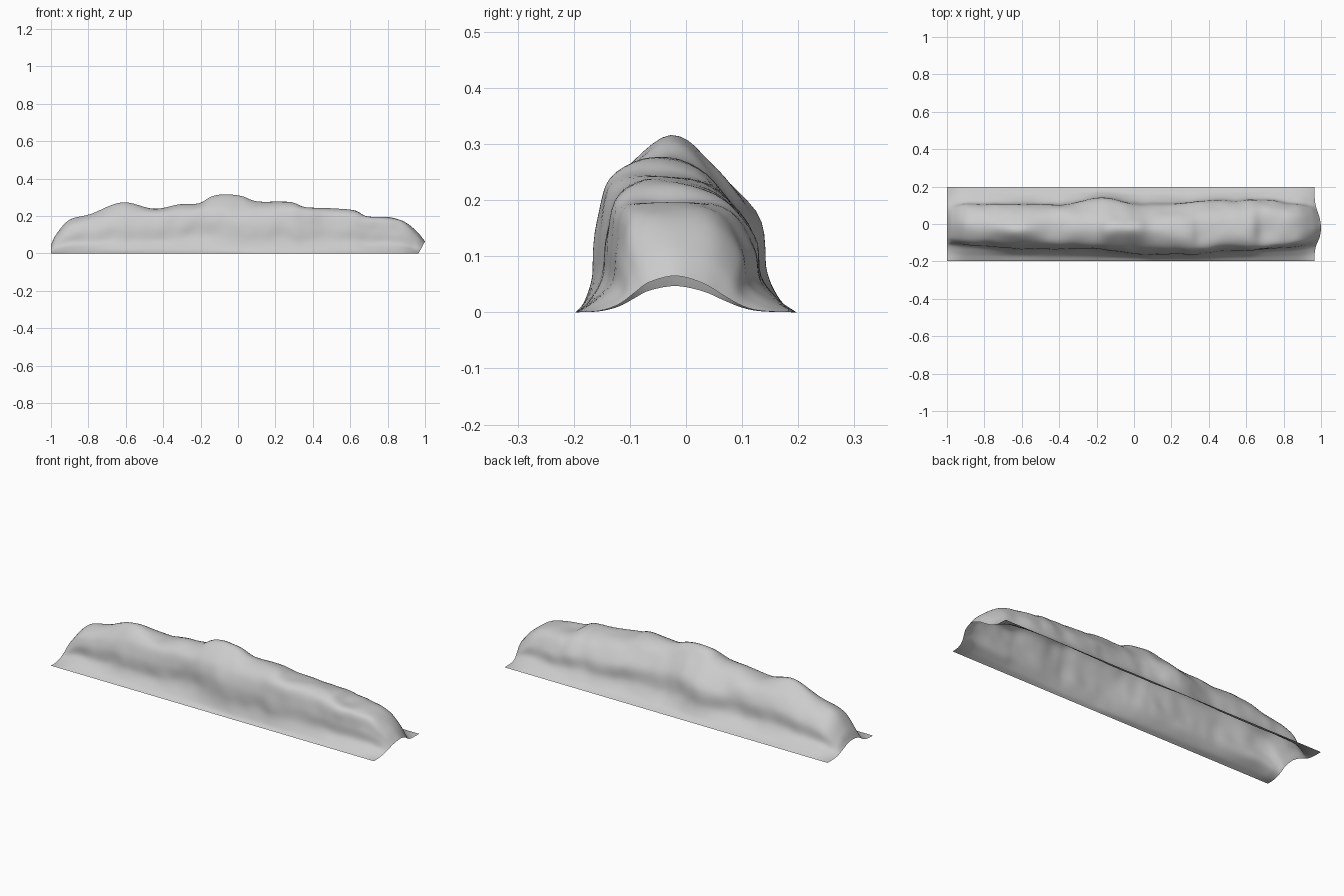
import bpy, bmesh
from mathutils import Vector, noise

# Stations along the ridge: x, crest height, crest y, front wall y, back wall y, shoulder fullness
STATIONS = [
    (-1.00, 0.047, 0.00, -0.105, 0.105, 0.5),
    (-0.97, 0.105, 0.00, -0.108, 0.108, 0.4),
    (-0.90, 0.180, -0.01, -0.115, 0.115, 0.3),
    (-0.78, 0.213, -0.02, -0.122, 0.116, 0.2),
    (-0.62, 0.275, -0.03, -0.130, 0.108, 0.2),
    (-0.45, 0.240, -0.03, -0.134, 0.112, 0.4),
    (-0.32, 0.262, -0.03, -0.138, 0.124, 0.4),
    (-0.21, 0.268, -0.03, -0.143, 0.138, 0.3),
    (-0.14, 0.305, -0.03, -0.146, 0.136, 0.1),
    (-0.06, 0.315, -0.03, -0.150, 0.122, 0.0),
    (0.02, 0.306, -0.03, -0.155, 0.112, 0.0),
    (0.11, 0.276, -0.04, -0.163, 0.112, 0.2),
    (0.28, 0.275, -0.06, -0.163, 0.116, 0.5),
    (0.36, 0.250, -0.06, -0.158, 0.122, 0.7),
    (0.50, 0.242, -0.04, -0.150, 0.128, 0.6),
    (0.62, 0.232, -0.05, -0.144, 0.136, 0.7),
    (0.69, 0.198, -0.04, -0.138, 0.136, 0.9),
    (0.79, 0.197, -0.03, -0.132, 0.124, 0.9),
    (0.88, 0.174, -0.03, -0.125, 0.112, 0.8),
    (0.935, 0.122, -0.03, -0.115, 0.107, 0.6),
    (0.965, 0.065, -0.03, -0.110, 0.105, 0.5),
]
# Bell-shaped section at the open ends: y, height fraction
BELL = [(-0.197, 0), (-0.155, 0.04), (-0.12, 0.22), (-0.09, 0.56), (-0.065, 0.83), (-0.018, 1),
        (0.03, 0.8), (0.065, 0.48), (0.10, 0.18), (0.135, 0.04), (0.197, 0)]


def section(i):
    """Flared foot, steep walls and rounded crest, easing to a bell at the ends."""
    x, h, p, f, b, full = STATIONS[i]
    hs = h
    if abs(x) < 0.85:  # shoulders step a little less sharply than the crest
        hs = min(1.03 * h, (STATIONS[i - 1][1] + 4 * h + STATIONS[i + 1][1]) / 6)
    foot = min(0.022, 0.11 * h)
    k = 0.64 + 0.12 * full
    m = 0.48 + 0.1 * full
    pts = [(-0.197, 0), ((f - 0.197) / 2, foot), (f, 0.29 * h), (f + 0.007, 0.60 * hs),
           (f * k + p * (1 - k), (0.82 + 0.14 * full) * hs), (p, h),
           (p * (1 - m) + b * m, (0.86 + 0.08 * full) * hs),
           (b - 0.014, 0.60 * hs), (b, 0.28 * h), ((b + 0.197) / 2, foot), (0.197, 0)]
    e = {0: 1, 1: 0.5, 19: 0.4, 20: 1}.get(i, 0)
    bulge = {19: 0.017, 20: 0.035}.get(i, 0)
    out = []
    for (y, z), (by, bz) in zip(pts, BELL):
        y, z = y + (by - y) * e, z + (bz * h - z) * e
        out.append(Vector((x + bulge * z / h, y, z)))
    return out


def spline(pts, steps):
    """Catmull-Rom through all the points."""
    ext = [pts[0] * 2 - pts[1]] + pts + [pts[-1] * 2 - pts[-2]]
    out = []
    for i in range(len(pts) - 1):
        a, b, c, d = ext[i:i + 4]
        for k in range(steps):
            t = k / steps
            out.append(0.5 * (2 * b + (c - a) * t + (2 * a - 5 * b + 4 * c - d) * t * t
                              + (3 * b - a - 3 * c + d) * t ** 3))
    return out + [pts[-1].copy()]


# Loft the sections in both directions
sections = [spline(section(i), 5) for i in range(len(STATIONS))]
columns = [spline(list(line), 8) for line in zip(*sections)]

# Weathered bulges and gullies, fading out at the foot and the ends
bm = bmesh.new()
grid = []
for col in columns:
    row = []
    for co in col:
        fade = min(1, max(0, co.z) / 0.1) * min(1, max(0, 0.97 - abs(co.x)) / 0.1)
        n = noise.noise(Vector((co.x * 5, co.y * 8, co.z * 5)))
        n += 0.4 * noise.noise(Vector((co.x * 14 + 5, co.y * 16, co.z * 10)))
        co.y += 0.011 * n * fade
        co.z = max(0, co.z + 0.005 * n * fade)
        row.append(bm.verts.new(co))
    grid.append(row)
for a, b in zip(grid, grid[1:]):
    for i in range(len(a) - 1):
        bm.faces.new((a[i], b[i], b[i + 1], a[i + 1]))
bmesh.ops.recalc_face_normals(bm, faces=bm.faces)

# Square up the outer border to the footprint
for row, y in ((grid[0], -0.197), (grid[-1], 0.197)):
    for v in row:
        v.co.y, v.co.z = y, 0

mesh = bpy.data.meshes.new("rock_ridge")
bm.to_mesh(mesh)
bm.free()
ridge = bpy.data.objects.new("rock_ridge", mesh)
bpy.context.collection.objects.link(ridge)
mesh.shade_smooth()
